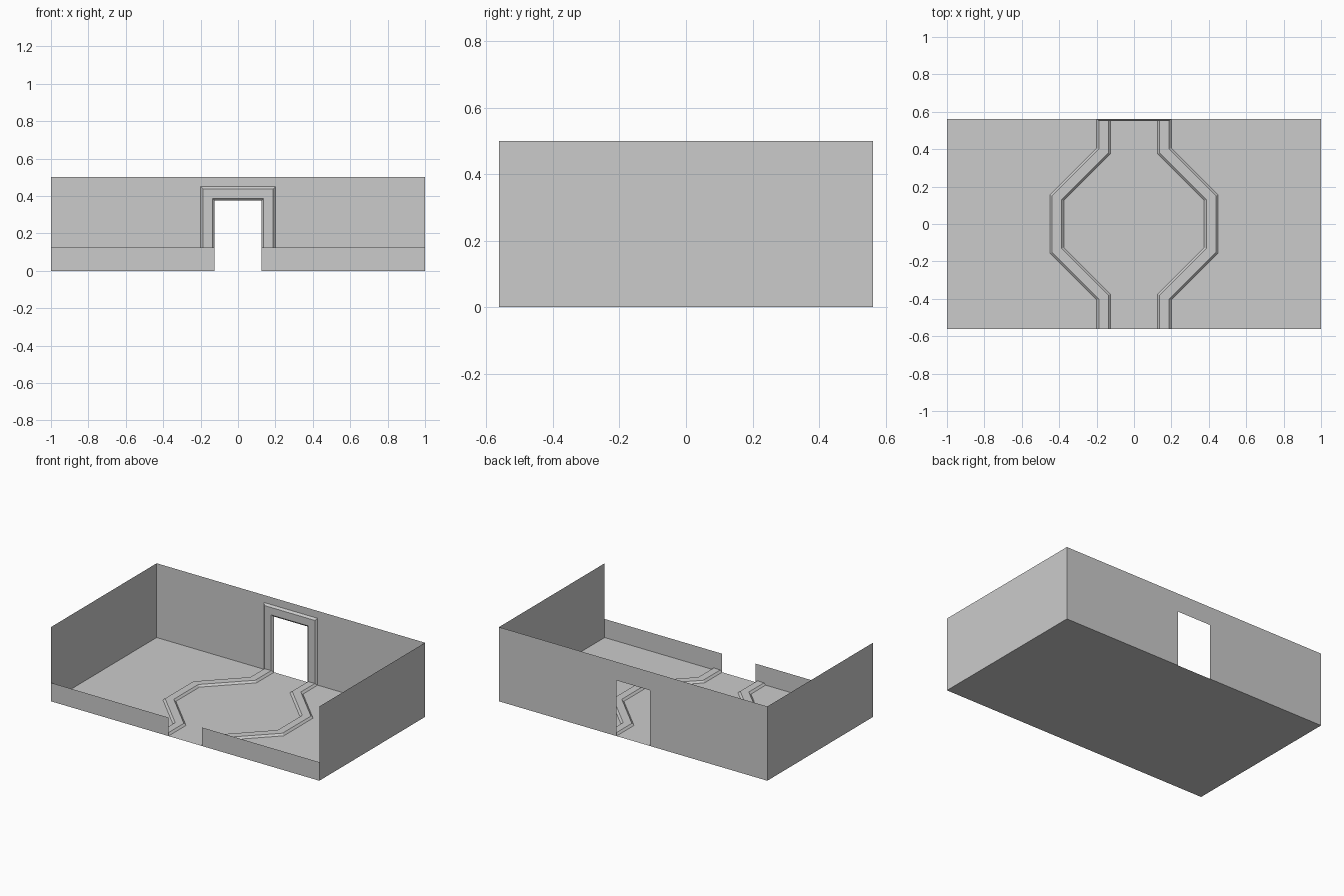
import bpy
from mathutils import Vector

if "Cube" in bpy.data.objects:
    bpy.data.objects.remove(bpy.data.objects["Cube"])

X, Y, H = 1.0, 0.5625, 0.5          # half length, half depth, wall height
DOOR, DOOR_TOP, LOW = 0.125, 0.375, 0.125
PROFILE = [(0, 0), (0.0125, 0.0125), (0.0625, 0.0125), (0.075, 0)]  # offset, height


def make(name, verts, faces, mirror=False):
    mesh = bpy.data.meshes.new(name)
    mesh.from_pydata(verts, [], faces)
    mesh.update()
    obj = bpy.data.objects.new(name, mesh)
    bpy.context.collection.objects.link(obj)
    if mirror:
        obj.modifiers.new("mirror", 'MIRROR').use_axis = (True, False, False)
    return obj


def panel(name, verts, mirror=False):
    return make(name, verts, [list(range(len(verts)))], mirror)


def offset(path, d):
    """Shift a 2D polyline to its left with mitred corners."""
    pts = [Vector(p) for p in path]
    normals = []
    for a, b in zip(pts, pts[1:]):
        t = (b - a).normalized()
        normals.append(Vector((-t.y, t.x)))
    out = []
    for i, p in enumerate(pts):
        n1, n2 = normals[max(i - 1, 0)], normals[min(i, len(normals) - 1)]
        out.append(p + (n1 + n2) * (d / (1 + n1.dot(n2))))
    return out


def strip(name, path, place, mirror=False):
    """Sweep the bevelled trim profile along a path; place maps (u, v, height) to 3D."""
    n = len(path)
    verts = [place(p.x, p.y, h) for d, h in PROFILE for p in offset(path, d)]
    faces = [(r * n + i, r * n + i + 1, (r + 1) * n + i + 1, (r + 1) * n + i)
             for r in range(len(PROFILE) - 1) for i in range(n - 1)]
    return make(name, verts, faces, mirror)


# Floor
panel("floor", [(-X, -Y, 0), (X, -Y, 0), (X, Y, 0), (-X, Y, 0)])

# Full-height side walls
panel("side_wall", [(X, -Y, 0), (X, Y, 0), (X, Y, H), (X, -Y, H)], True)

# Back wall with doorway
panel("back_wall", [(x, Y, z) for x, z in [
    (X, 0), (DOOR, 0), (DOOR, DOOR_TOP), (-DOOR, DOOR_TOP),
    (-DOOR, 0), (-X, 0), (-X, H), (X, H)]])

# Low front wall with an opening in the middle
panel("front_wall", [(DOOR, -Y, 0), (X, -Y, 0), (X, -Y, LOW), (DOOR, -Y, LOW)], True)

# Raised trim on the floor, widening into an octagon
strip("floor_trim", [(DOOR, Y), (DOOR, 0.375), (0.375, 0.125),
                     (0.375, -0.125), (DOOR, -0.375), (DOOR, -Y)],
      lambda u, v, h: (u, v, h), True)

# Door frame on the inside of the back wall
strip("door_frame", [(-DOOR, 0), (-DOOR, DOOR_TOP), (DOOR, DOOR_TOP), (DOOR, 0)],
      lambda u, v, h: (u, Y - h, v))
